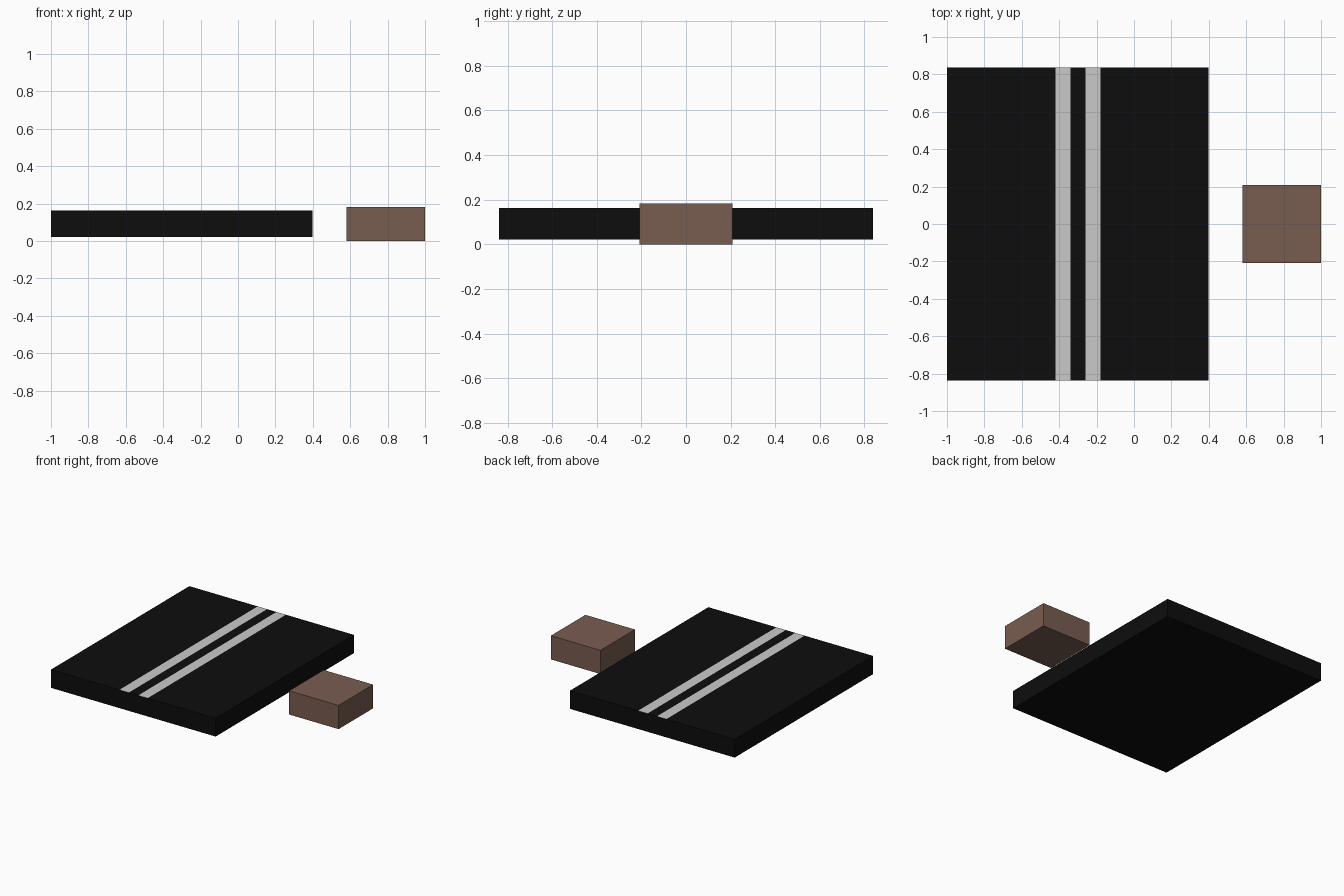
import bpy, bmesh

if "Cube" in bpy.data.objects:
    bpy.data.objects.remove(bpy.data.objects["Cube"])


def material(name, rgb):
    m = bpy.data.materials.new(name)
    m.diffuse_color = (*rgb, 1.0)
    m.use_nodes = True
    m.node_tree.nodes["Principled BSDF"].inputs["Base Color"].default_value = m.diffuse_color
    return m


black = material("black", (0.004, 0.004, 0.004))
grey = material("light grey", (0.59, 0.59, 0.59))
brown = material("brown", (0.19, 0.109, 0.082))


def box(name, lo, hi, mats, cuts=()):
    """Box between two corners, optionally sliced at the given x positions."""
    bm = bmesh.new()
    bmesh.ops.create_cube(bm, size=1)
    for v in bm.verts:
        for i in range(3):
            v.co[i] = hi[i] if v.co[i] > 0 else lo[i]
    for x in cuts:
        bmesh.ops.bisect_plane(bm, geom=bm.verts[:] + bm.edges[:] + bm.faces[:],
                               plane_co=(x, 0, 0), plane_no=(1, 0, 0))
    # top faces between each pair of cuts become stripes
    bm.normal_update()
    for f in bm.faces:
        x = f.calc_center_median().x
        if f.normal.z > 0.5 and any(a < x < b for a, b in zip(cuts[::2], cuts[1::2])):
            f.material_index = 1
    me = bpy.data.meshes.new(name)
    bm.to_mesh(me)
    bm.free()
    for m in mats:
        me.materials.append(m)
    ob = bpy.data.objects.new(name, me)
    bpy.context.collection.objects.link(ob)
    return ob


# Wide flat slab with two painted stripes along its depth
box("striped_slab", (-1, -0.838, 0.022), (0.397, 0.838, 0.162),
    (black, grey), (-0.42, -0.34, -0.26, -0.18))

# Small separate block at the right
box("small_block", (0.58, -0.209, 0), (1, 0.209, 0.182), (brown,))
